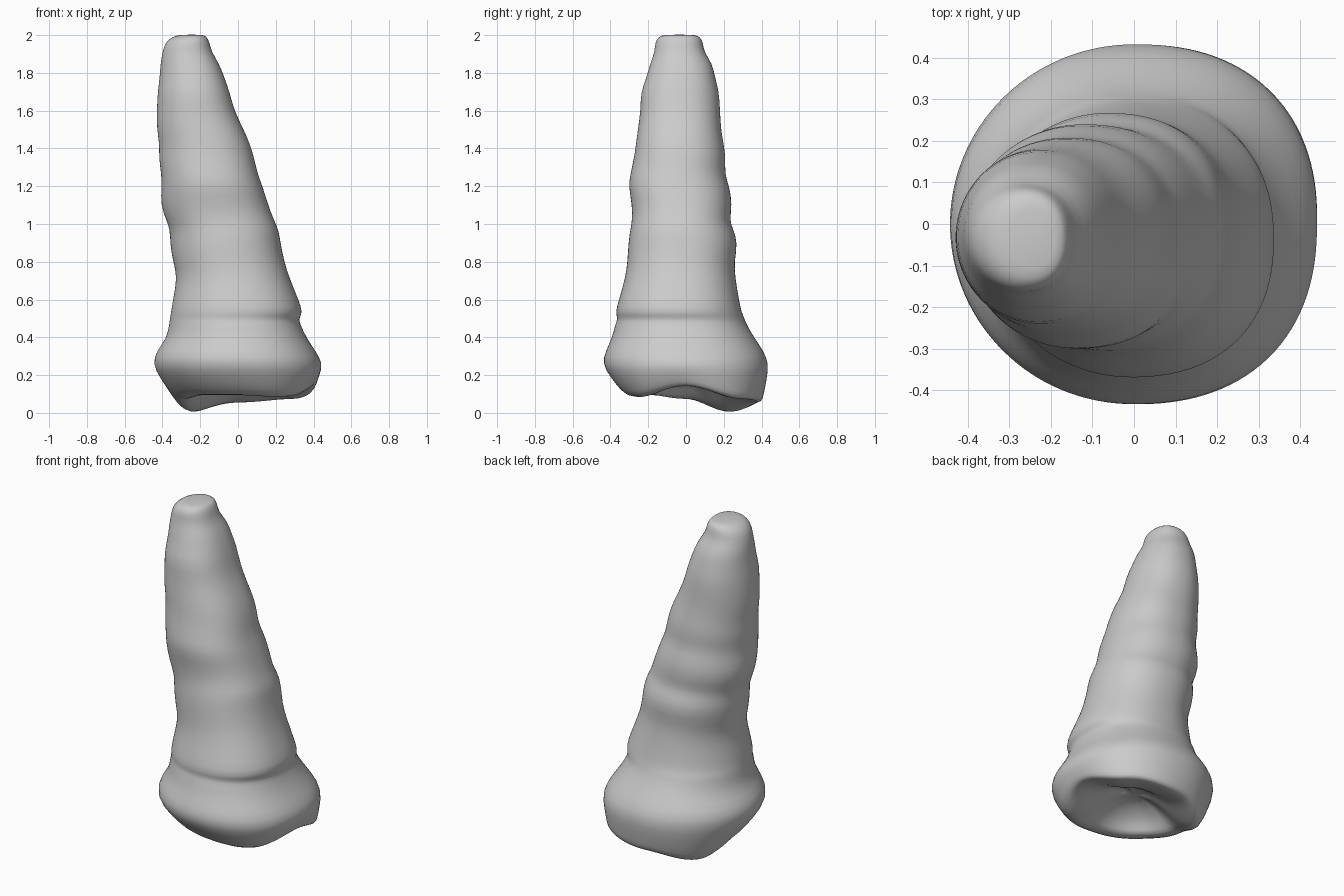
import bpy
import bmesh
from math import cos, sin, pi, tau

cube = bpy.data.objects.get("Cube")
if cube:
    bpy.data.objects.remove(cube, do_unlink=True)

SEGMENTS = 64

# Ridged shaft: height, then right, left, front and back extents
SECTIONS = [
    (.26, -.455, .45, -.445, .44),
    (.33, -.43, .41, -.425, .41),
    (.40, -.375, .36, -.39, .36),
    (.47, -.365, .33, -.375, .32),
    (.50, -.36, .32, -.36, .31),
    (.53, -.355, .345, -.375, .295),
    (.60, -.345, .32, -.355, .28),
    (.72, -.32, .27, -.32, .26),
    (.80, -.345, .245, -.31, .255),
    (.90, -.36, .225, -.305, .275),
    (.97, -.36, .215, -.295, .25),
    (1.02, -.38, .19, -.285, .23),
    (1.1, -.41, .16, -.285, .245),
    (1.2, -.405, .13, -.305, .23),
    (1.26, -.405, .105, -.295, .205),
    (1.35, -.42, .085, -.275, .21),
    (1.42, -.415, .065, -.265, .2),
    (1.5, -.43, .03, -.255, .185),
    (1.6, -.43, -.02, -.24, .18),
    (1.7, -.425, -.045, -.24, .175),
    (1.77, -.415, -.07, -.21, .155),
    (1.85, -.41, -.1, -.19, .14),
    (1.91, -.4, -.14, -.165, .095),
    (1.96, -.385, -.15, -.165, .09),
    (1.99, -.35, -.165, -.145, .075),
    (2.003, -.31, -.18, -.12, .05),
]
# Height of the wavy lower lip, every eighth of a turn from the left side
LIP = [.14, .07, .05, 0, .07, .09, .09, .08]


def outline(section, angle):
    """Point on a rounded cross-section that is fuller on the left side."""
    z, right, left, front, back = section
    cx, cy = (right + left) / 2, (front + back) / 2
    c, s = cos(angle), sin(angle)
    fullness = 1
    if c > 0:
        power = 2.3
        fullness = (c ** power + abs(s) ** power) ** (-1 / power)
    return (cx + (left - right) / 2 * c * fullness,
            cy + (back - front) / 2 * s * fullness, z)


def lip_height(angle):
    """Smoothly blend between neighbouring lip heights."""
    t = angle / tau * len(LIP)
    i = int(t)
    blend = (1 - cos((t - i) * pi)) / 2
    return LIP[i % len(LIP)] * (1 - blend) + LIP[(i + 1) % len(LIP)] * blend


def lip_point(angle, spread, drop):
    """Point on the underside, between the widest ring and the lip."""
    x, y, z = outline(SECTIONS[0], angle)
    return x * spread, y * spread, z + (lip_height(angle) - z) * drop


angles = [tau * i / SEGMENTS for i in range(SEGMENTS)]
rings = []

# Hollow underside, from its centre out to the lip
for spread, drop in ((.12, .25), (.3, .4), (.48, .75)):
    rings.append([lip_point(a, spread, drop) for a in angles])

# Lip flares more toward the back and the left
for inset, drop in ((1.25, 1), (1, .97), (.72, .82), (.32, .42)):
    ring = []
    for a in angles:
        flare = .79 + .11 * sin(a) + .1 * cos(a)
        ring.append(lip_point(a, 1 - (1 - flare) * inset - .06 * (drop == 1), drop))
    rings.append(ring)

rings += [[outline(section, a) for a in angles] for section in SECTIONS]

# Skin the rings into one closed surface
bm = bmesh.new()
loops = [[bm.verts.new(p) for p in ring] for ring in rings]
for low, high in zip(loops, loops[1:]):
    for i in range(SEGMENTS):
        j = (i + 1) % SEGMENTS
        bm.faces.new((low[i], low[j], high[j], high[i]))
bm.faces.new(loops[0][::-1])
bm.faces.new(loops[-1])
bmesh.ops.recalc_face_normals(bm, faces=bm.faces)
mesh = bpy.data.meshes.new("ridged_horn")
bm.to_mesh(mesh)
bm.free()

horn = bpy.data.objects.new("ridged_horn", mesh)
bpy.context.collection.objects.link(horn)
for face in mesh.polygons:
    face.use_smooth = True
subdivision = horn.modifiers.new("Smooth surface", "SUBSURF")
subdivision.levels = subdivision.render_levels = 1

# Plain grey horn
grey = bpy.data.materials.new("horn_grey")
colour = (.6, .6, .6, 1)
grey.use_nodes = True
grey.diffuse_color = colour
for node in grey.node_tree.nodes:
    if node.type == "BSDF_PRINCIPLED":
        node.inputs["Base Color"].default_value = colour
mesh.materials.append(grey)
